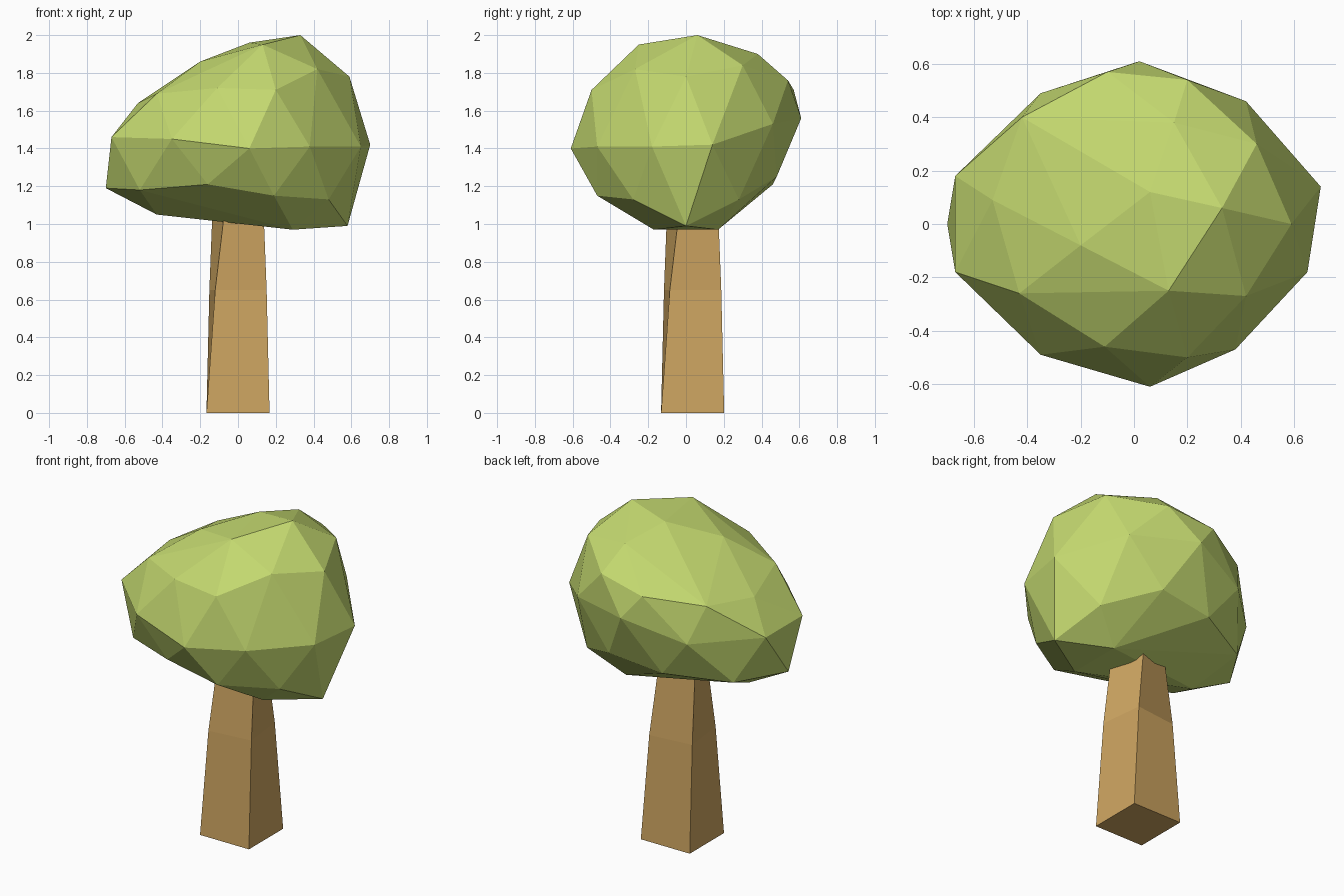
import bpy
import bmesh
from math import cos, sin, pi, radians

default_cube = bpy.data.objects.get("Cube")
if default_cube:
    bpy.data.objects.remove(default_cube, do_unlink=True)


def make_material(name, red, green, blue):
    colour = (red, green, blue, 1)
    material = bpy.data.materials.new(name)
    material.use_nodes = True
    material.diffuse_color = colour
    shader = material.node_tree.nodes["Principled BSDF"]
    shader.inputs["Base Color"].default_value = colour
    return material


def add_object(name, bm, material):
    bmesh.ops.recalc_face_normals(bm, faces=bm.faces)
    mesh = bpy.data.meshes.new(name)
    bm.to_mesh(mesh)
    bm.free()
    mesh.materials.append(material)
    part = bpy.data.objects.new(name, mesh)
    bpy.context.collection.objects.link(part)
    return part


def twisted_square(bm, height, half_side, twist):
    """One four-sided ring of the trunk, turned about its own centre."""
    radius = half_side * 2 ** 0.5
    angles = [radians(twist) + pi / 4 + pi / 2 * corner for corner in range(4)]
    return [bm.verts.new((radius * cos(a), 0.035 + radius * sin(a), height))
            for a in angles]


def bridge(bm, lower, upper):
    for i in range(len(lower)):
        j = (i + 1) % len(lower)
        bm.faces.new((lower[i], lower[j], upper[j], upper[i]))


leaf_green = make_material("leaf green", 0.55, 0.69, 0.16)
bark_brown = make_material("bark brown", 0.62, 0.38, 0.12)

# Trunk: tapering square post that twists as it rises into the leaves
bm = bmesh.new()
rings = [twisted_square(bm, height, half_side, twist)
         for height, half_side, twist in
         [(0, 0.167, 0), (0.65, 0.137, 6.5), (1.2, 0.1, 22)]]
for lower, upper in zip(rings, rings[1:]):
    bridge(bm, lower, upper)
bm.faces.new(rings[0])
bm.faces.new(rings[-1])
add_object("trunk", bm, bark_brown)

# Canopy: faceted lump stretched over tiers of corner points, in hundredths
crown = [(33, 6, 200), (13, -25, 195), (6, 12, 196), (46, 30, 184),
         (42, -27, 182), (15, 38, 190), (-20, -8, 186)]
shoulder = [(59, 0, 178), (20, -50, 171), (-11, -46, 172), (-43, -26, 169),
            (-53, 9, 164), (-42, 40, 167), (-10, 57, 171), (20, 54, 176)]
waist = [(70, 14, 142), (65, -18, 141), (38, -47, 141), (6, -61, 140),
         (42, 46, 153), (2, 61, 156)]
rim = [(58, 0, 99), (-70, 0, 119), (-43, 0, 105), (19, 48, 125),
       (19, -47, 115)]
# These corners are the same on the front and the back
mirrored = [(-67, 18, 146), (-35, 49, 145), (48, 28, 113),
            (-16, 46, 121), (-52, 28, 118), (29, 17, 97)]

corners = crown + shoulder + waist + rim + mirrored
corners += [(x, -y, z) for x, y, z in mirrored]

bm = bmesh.new()
for corner in corners:
    bm.verts.new([value / 100 for value in corner])
hull = bmesh.ops.convex_hull(bm, input=bm.verts)
spare = [item for item in hull["geom_interior"] + hull["geom_unused"]
         if isinstance(item, bmesh.types.BMVert)]
bmesh.ops.delete(bm, geom=list(set(spare)), context="VERTS")
add_object("canopy", bm, leaf_green)
